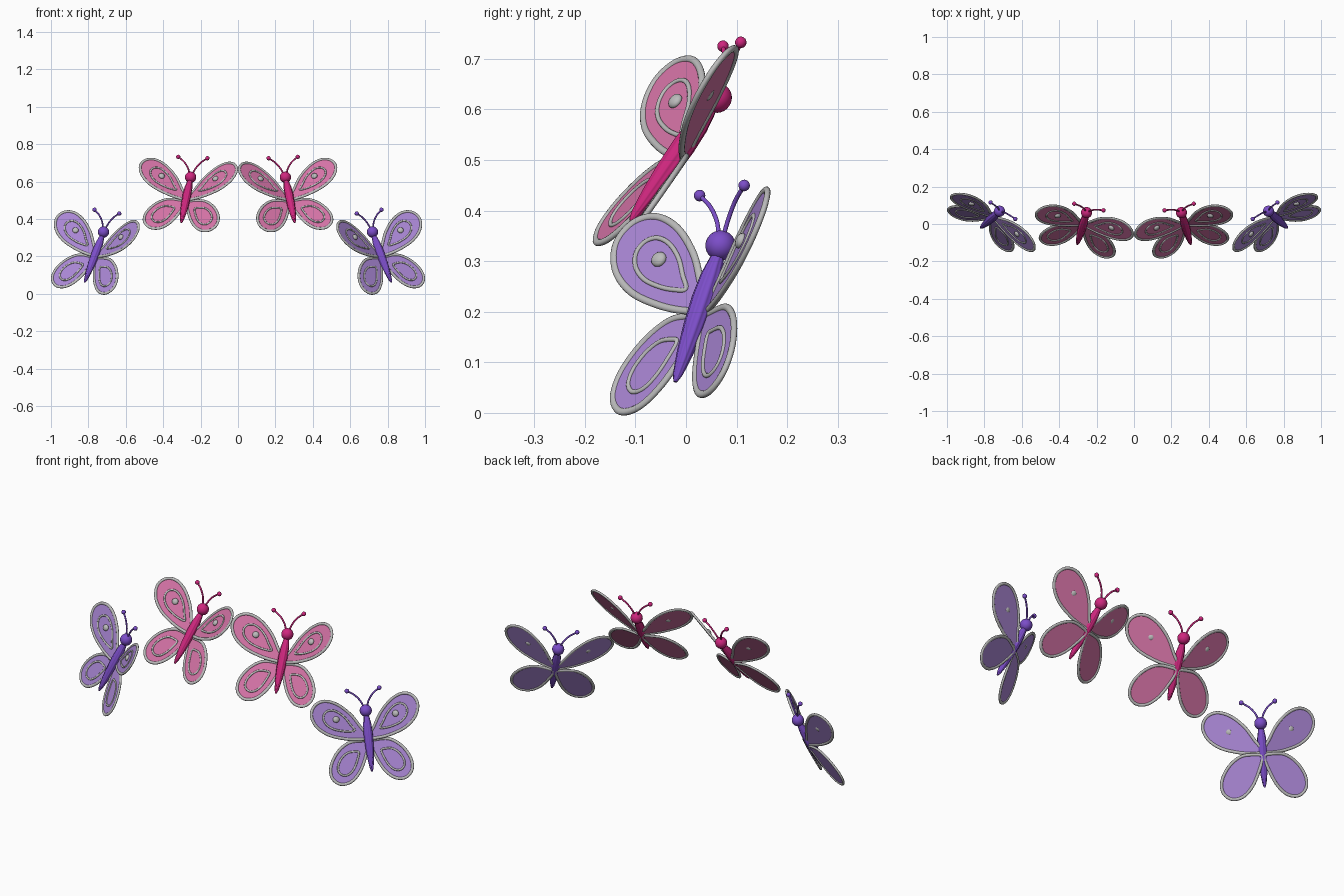
import bpy, bmesh, math
from mathutils import Vector, Matrix

cube = bpy.data.objects.get("Cube")
if cube:
    bpy.data.objects.remove(cube, do_unlink=True)


def material(name, rgb):
    m = bpy.data.materials.new(name)
    m.use_nodes = True
    m.diffuse_color = (*rgb, 1)
    bsdf = m.node_tree.nodes["Principled BSDF"]
    bsdf.inputs["Base Color"].default_value = (*rgb, 1)
    bsdf.inputs["Roughness"].default_value = 0.5
    return m


silver = material("silver", (0.50, 0.50, 0.50))
pink_wing = material("pink_wing", (0.66, 0.17, 0.38))
pink_body = material("deep_pink", (0.62, 0.02, 0.21))
purple_wing = material("lilac_wing", (0.40, 0.24, 0.66))
purple_body = material("violet", (0.20, 0.075, 0.58))

# Wing outlines as (distance from body, height along body)
UPPER = [(.0, .015), (.035, .068), (.08, .135), (.142, .19), (.205, .213), (.257, .197),
         (.281, .15), (.26, .092), (.203, .046), (.125, .02), (.055, .01)]
LOWER = [(.005, -.01), (.04, .002), (.105, -.003), (.163, -.045), (.2, -.108), (.2, -.165),
         (.162, -.2), (.108, -.193), (.06, -.147), (.024, -.075)]
# Name, outline, forward tilt, centre of the inner ring
WINGS = [("upper", UPPER, math.radians(20), (.15, .108)),
         ("lower", LOWER, math.radians(8), (.12, -.108))]
WING_BACK = Vector((0, .015, 0))    # wings join at the back of the body


def smooth_path(pts, closed, steps=6):
    """Catmull-Rom samples through the given points."""
    pts = [Vector(p) for p in pts]
    n = len(pts)
    pick = (lambda i: pts[i % n]) if closed else (lambda i: pts[max(0, min(n - 1, i))])
    out = []
    for i in range(n if closed else n - 1):
        a, b, c, d = (pick(i + k) for k in (-1, 0, 1, 2))
        for s in range(steps):
            t = s / steps
            out.append(0.5 * (2 * b + (c - a) * t + (2 * a - 5 * b + 4 * c - d) * t * t
                              + (3 * b - a - 3 * c + d) * t ** 3))
    if not closed:
        out.append(pts[-1].copy())
    return out


def skin(bm, rings, closed):
    """Bridge rings of points; cap the ends when open."""
    loops = [[bm.verts.new(p) for p in ring] for ring in rings]
    n = len(loops[0])
    for i in range(len(loops) if closed else len(loops) - 1):
        a, b = loops[i], loops[(i + 1) % len(loops)]
        for j in range(n):
            k = (j + 1) % n
            bm.faces.new((a[j], a[k], b[k], b[j]))
    if not closed:
        bm.faces.new(loops[0])
        bm.faces.new(loops[-1])


def tube(bm, path, width, height, normal, closed, sides=12):
    """Sweep an oval section along a path; height is measured along normal."""
    rings = []
    n = len(path)
    for i, p in enumerate(path):
        nxt = path[(i + 1) % n] if closed else path[min(i + 1, n - 1)]
        prv = path[i - 1] if closed else path[max(i - 1, 0)]
        side = (nxt - prv).normalized().cross(normal).normalized()
        rings.append([p + side * width * math.cos(a) + normal * height * math.sin(a)
                      for a in (math.tau * j / sides for j in range(sides))])
    skin(bm, rings, closed)


def finish(bm, name, mat, smooth=60):
    bmesh.ops.recalc_face_normals(bm, faces=bm.faces)
    me = bpy.data.meshes.new(name)
    bm.to_mesh(me)
    bm.free()
    me.materials.append(mat)
    ob = bpy.data.objects.new(name, me)
    bpy.context.collection.objects.link(ob)
    bpy.ops.object.select_all(action='DESELECT')
    ob.select_set(True)
    bpy.context.view_layer.objects.active = ob
    bpy.ops.object.shade_smooth_by_angle(angle=math.radians(smooth))
    return ob


def butterfly(prefix, wing_mat, body_mat, frame):
    parts = []
    for label, outline, tilt, centre in WINGS:
        panel, rim, ring, gem = (bmesh.new() for _ in range(4))
        flat = smooth_path(outline, True)
        mid = Vector(centre)
        for s in (1, -1):
            normal = Vector((-s * math.sin(tilt), -math.cos(tilt), 0))
            along = Vector((s * math.cos(tilt), -math.sin(tilt), 0))
            place = lambda p, off=0: WING_BACK + along * p.x + Vector((0, 0, p.y)) + normal * off
            # Wing panel, its rim and the raised inner ring on the front
            skin(panel, [[place(p, -.002) for p in flat], [place(p, .002) for p in flat]], False)
            tube(rim, [place(p) for p in flat], .0075, .006, normal, True)
            tube(ring, [place(mid + (p - mid) * .55, .002) for p in flat],
                 .0048, .004, normal, True)
            # Gem set through the upper wing
            if label == "upper":
                m = Matrix.Identity(4)
                for i, axis in enumerate((along * .017, normal * .010, Vector((0, 0, .016)))):
                    m.col[i] = (*axis, 0)
                m.col[3] = (*place(Vector((.158, .118)), .0045), 1)
                bmesh.ops.create_uvsphere(gem, u_segments=14, v_segments=8, radius=1, matrix=m)
        parts.append(finish(panel, f"{prefix}_{label}_wings", wing_mat))
        parts.append(finish(rim, f"{prefix}_{label}_wing_rims", silver))
        parts.append(finish(ring, f"{prefix}_{label}_wing_rings", silver))
        if label == "upper":
            parts.append(finish(gem, f"{prefix}_wing_gems", silver))
        else:
            gem.free()

    # Gently ridged spindle body
    bm = bmesh.new()
    profile = [(-.153, .004), (-.135, .01), (-.09, .0165), (-.03, .0215), (.03, .0235),
               (.08, .021), (.115, .015), (.14, .009)]
    rings = []
    for z, r in profile:
        rings.append([Vector((math.cos(a), math.sin(a), 0)) * r * (1 - .05 * (1 + math.cos(10 * a)))
                      + Vector((0, 0, z))
                      for a in (math.tau * j / 40 for j in range(40))])
    skin(bm, rings, False)
    parts.append(finish(bm, f"{prefix}_body", body_mat))

    # Round head
    bm = bmesh.new()
    bmesh.ops.create_uvsphere(bm, u_segments=24, v_segments=14, radius=.03,
                              matrix=Matrix.Translation((0, -.002, .148)))
    parts.append(finish(bm, f"{prefix}_head", body_mat))

    # Curved antennae with ball tips
    bm = bmesh.new()
    for s in (1, -1):
        path = smooth_path([(s * .008, -.007, .165), (s * .021, -.016, .198),
                            (s * .046, -.028, .229), (s * .08, -.039, .252)], False)
        tube(bm, path, .0045, .0045, Vector((0, -1, 0)), False)
        bmesh.ops.create_uvsphere(bm, u_segments=14, v_segments=8, radius=.0115,
                                  matrix=Matrix.Translation(path[-1]))
    parts.append(finish(bm, f"{prefix}_antennae", body_mat))
    for ob in parts:
        ob.matrix_world = frame


def make_frame(root, lateral, up, side):
    """Pose from body centre, wing direction and body axis; side -1 mirrors the pose."""
    up = Vector(up).normalized()
    front = Vector(lateral).cross(up).normalized()
    lat = up.cross(front)
    root = Vector(root)
    if side < 0:
        root.x, up.x, front.x = -root.x, -up.x, -front.x
        lat = up.cross(front)
    m = Matrix.Identity(4)
    for i, v in enumerate((lat, -front, up)):
        m.col[i] = (*v, 0)
    m.col[3] = (*root, 1)
    return m


# Two butterflies on each side of the arch
for side, word in ((1, "left"), (-1, "right")):
    butterfly(f"{word}_pink_butterfly", pink_wing, pink_body,
              make_frame((.278, -.022, .503), (.973, .225, .055), (-.168, .57, .805), side))
    butterfly(f"{word}_purple_butterfly", purple_wing, purple_body,
              make_frame((.768, .025, .198), (.823, .552, .13), (-.337, .303, .892), side))
